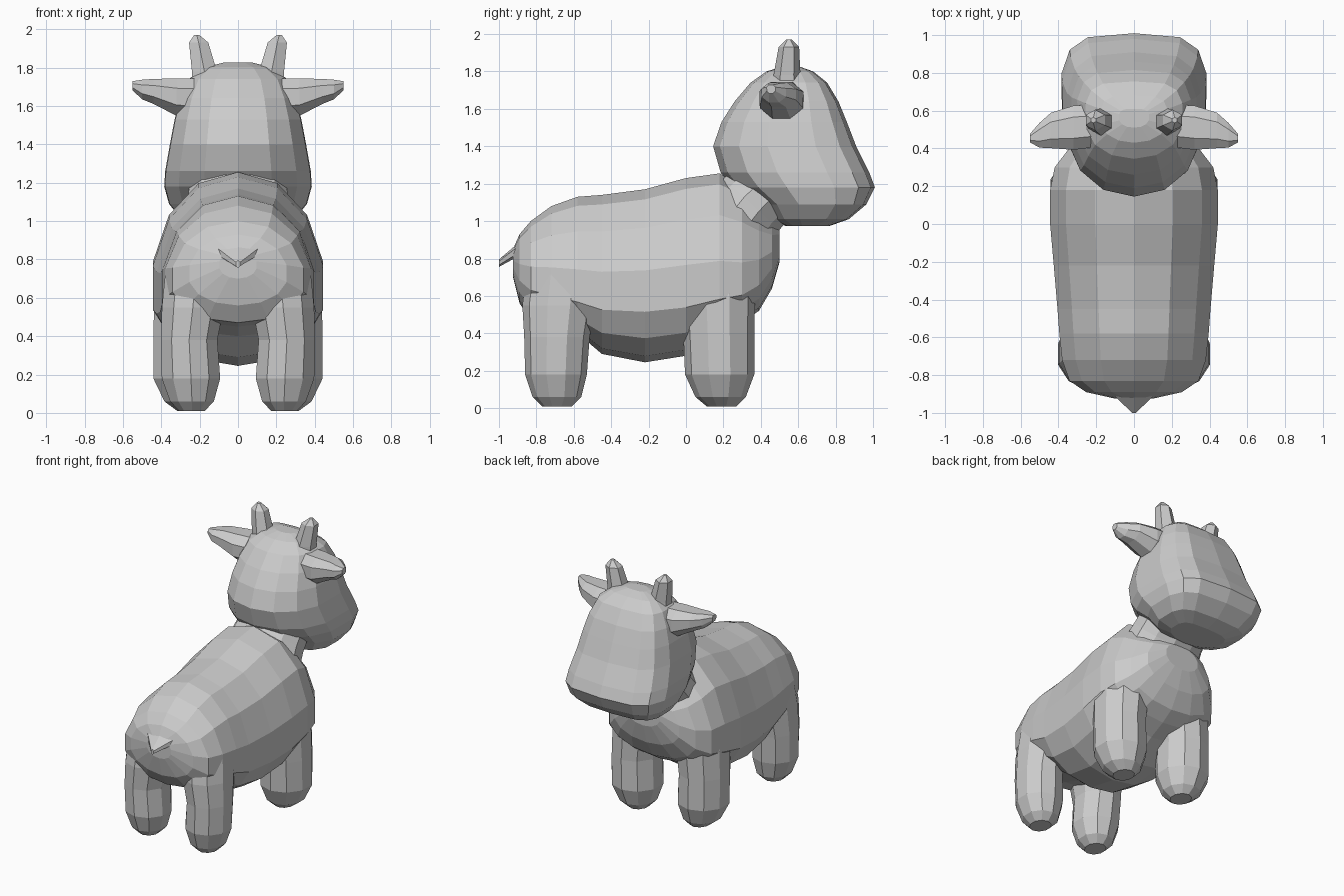
import bpy, bmesh, math
from mathutils import Vector as V


def ring(c, side, up, down, n=12, p_up=2.0, p_down=2.0):
    """Superellipse ring round c, with separate upper and lower halves."""
    pts = []
    for i in range(n):
        t = 2 * math.pi * (i + 0.5) / n
        co, si = math.cos(t), math.sin(t)
        p = p_up if si >= 0 else p_down
        x = math.copysign(abs(co) ** (2 / p), co)
        y = abs(si) ** (2 / p)
        pts.append(V(c) + V(side) * x + (V(up) if si >= 0 else V(down)) * y)
    return pts


def loft(name, rings, sx=1):
    """Skin the rings into one closed flat-shaded object."""
    bm = bmesh.new()
    loops = [[bm.verts.new((p.x * sx, p.y, p.z)) for p in r] for r in rings]
    n = len(loops[0])
    for a, b in zip(loops, loops[1:]):
        for i in range(n):
            j = (i + 1) % n
            bm.faces.new((a[i], a[j], b[j], b[i]))
    bm.faces.new(loops[0])
    bm.faces.new(loops[-1])
    bmesh.ops.recalc_face_normals(bm, faces=bm.faces)
    me = bpy.data.meshes.new(name)
    bm.to_mesh(me)
    bm.free()
    ob = bpy.data.objects.new(name, me)
    bpy.context.collection.objects.link(ob)
    return ob


# Body: y, top, widest height, bottom, half width
body = [(-0.925, 0.85, 0.77, 0.70, 0.10), (-0.89, 0.93, 0.72, 0.56, 0.26),
        (-0.83, 1.00, 0.68, 0.47, 0.35), (-0.72, 1.08, 0.65, 0.45, 0.39),
        (-0.58, 1.13, 0.62, 0.40, 0.405), (-0.45, 1.14, 0.60, 0.29, 0.415),
        (-0.22, 1.17, 0.60, 0.245, 0.435), (0.0, 1.23, 0.62, 0.28, 0.455),
        (0.18, 1.255, 0.64, 0.40, 0.455), (0.30, 1.19, 0.65, 0.46, 0.43),
        (0.39, 1.09, 0.70, 0.52, 0.36), (0.46, 1.01, 0.78, 0.64, 0.27),
        (0.50, 0.96, 0.87, 0.78, 0.14)]
loft("body", [ring((0, y, m), (w, 0, 0), (0, 0, t - m), (0, 0, b - m), 14, 2.1, 2.1)
              for y, t, m, b, w in body])

# Neck: slanted collar between the body and the head
loft("neck", [ring((0, y, z), (r, 0, 0), (0, -0.72 * h, 0.69 * h), (0, 0.72 * h, -0.69 * h))
              for y, z, r, h in [(0.24, 0.95, 0.30, 0.22), (0.35, 1.09, 0.27, 0.21),
                                 (0.50, 1.24, 0.25, 0.20)]])

# Head: z, back y, front y, half width; squarer at the face
head = [(0.975, 0.53, 0.77, 0.20), (1.01, 0.45, 0.87, 0.30),
        (1.09, 0.38, 0.965, 0.365), (1.18, 0.25, 1.01, 0.39),
        (1.26, 0.185, 0.98, 0.385), (1.40, 0.145, 0.91, 0.36),
        (1.53, 0.19, 0.86, 0.335), (1.64, 0.26, 0.815, 0.305),
        (1.74, 0.345, 0.755, 0.26), (1.80, 0.43, 0.68, 0.18),
        (1.825, 0.51, 0.61, 0.08)]
loft("head", [ring((0, (a + b) / 2, z), (w, 0, 0), (0, (b - a) / 2, 0),
                   (0, (a - b) / 2, 0), 14, 3.6, 2.1) for z, a, b, w in head])

# Legs, ears and horns: centre x, y, z and two radii
front_leg = [(0.25, 0.19, 0.01, 0.07, 0.08), (0.26, 0.185, 0.06, 0.13, 0.135),
             (0.27, 0.18, 0.18, 0.18, 0.185), (0.275, 0.175, 0.40, 0.175, 0.19),
             (0.26, 0.17, 0.60, 0.185, 0.20), (0.24, 0.16, 0.80, 0.18, 0.18)]
back_leg = [(0.24, -0.69, 0.01, 0.07, 0.08), (0.24, -0.69, 0.06, 0.12, 0.13),
            (0.245, -0.695, 0.18, 0.16, 0.165), (0.255, -0.69, 0.38, 0.155, 0.175),
            (0.235, -0.68, 0.55, 0.17, 0.195), (0.22, -0.66, 0.75, 0.165, 0.19)]
ear = [(0.20, 0.52, 1.64, 0.12, 0.11), (0.32, 0.51, 1.645, 0.125, 0.105),
       (0.44, 0.495, 1.675, 0.10, 0.07), (0.50, 0.47, 1.685, 0.07, 0.055),
       (0.55, 0.455, 1.705, 0.025, 0.025)]
horn = [(0.16, 0.54, 1.68, 0.085, 0.08), (0.175, 0.54, 1.78, 0.075, 0.072),
        (0.205, 0.55, 1.93, 0.058, 0.055), (0.215, 0.55, 1.97, 0.015, 0.015)]

for sx, side in ((1, "right"), (-1, "left")):
    for name, secs, n in (("front_leg", front_leg, 10), ("back_leg", back_leg, 10),
                          ("horn", horn, 6)):
        loft(f"{name}_{side}", [ring((x, y, z), (rx, 0, 0), (0, ry, 0), (0, -ry, 0), n)
                                for x, y, z, rx, ry in secs], sx)
    loft(f"ear_{side}", [ring((x, y, z), (0, ry, 0), (0, 0, rz), (0, 0, -rz), 8, 2.4)
                         for x, y, z, ry, rz in ear], sx)

# Tail: small wedge pointing back and down
tail = [(-0.80, 0.93, 0.22, 0.06), (-0.90, 0.845, 0.13, 0.035), (-1.0, 0.775, 0.012, 0.02)]
loft("tail", [ring((0, y, z), (w, 0, 0), (0, 0, h), (0, 0, -h), 6) for y, z, w, h in tail])
